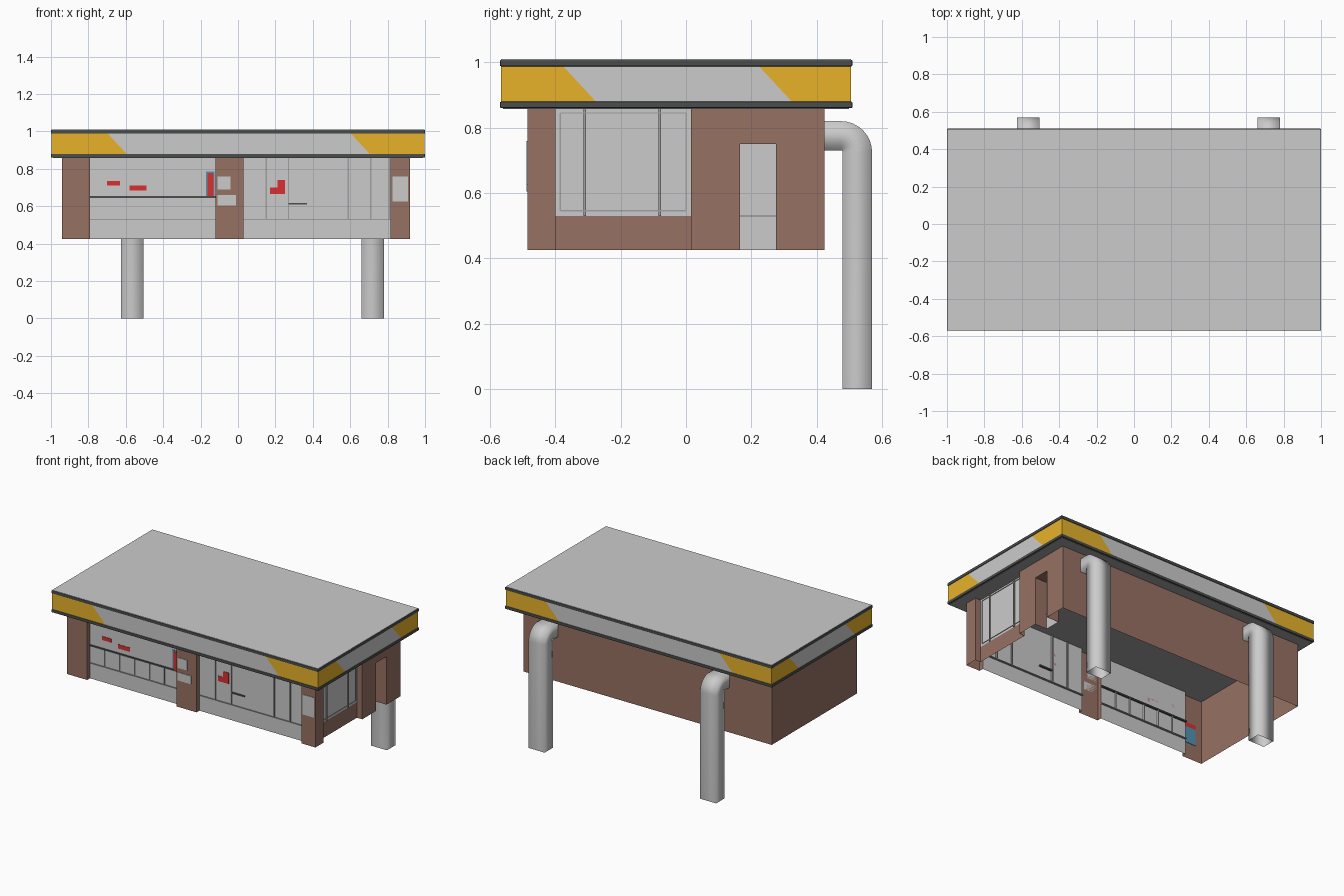
import bpy, bmesh
from math import cos, sin, pi

if "Cube" in bpy.data.objects:
    bpy.data.objects.remove(bpy.data.objects["Cube"])


def mat(name, rgb):
    m = bpy.data.materials.new(name)
    m.diffuse_color = (*rgb, 1)
    m.use_nodes = True
    m.node_tree.nodes["Principled BSDF"].inputs["Base Color"].default_value = m.diffuse_color
    return m


BROWN = mat("brown", (0.31, 0.166, 0.126))
YELLOW = mat("yellow", (0.80, 0.45, 0.023))
DARK = mat("dark", (0.07, 0.075, 0.075))
RED = mat("red", (0.70, 0.03, 0.03))
BLUE = mat("blue", (0.08, 0.30, 0.45))
FRAME = mat("frame_grey", (0.35, 0.35, 0.35))


def finish(name, bm, mats=()):
    me = bpy.data.meshes.new(name)
    bm.to_mesh(me)
    bm.free()
    ob = bpy.data.objects.new(name, me)
    bpy.context.collection.objects.link(ob)
    for m in mats:
        if m:
            me.materials.append(m)
    return ob


def box(name, x0, x1, y0, y1, z0, z1, m=None):
    bm = bmesh.new()
    bmesh.ops.create_cube(bm, size=1)
    for v in bm.verts:
        v.co = ((x0 + x1) / 2 + v.co.x * (x1 - x0),
                (y0 + y1) / 2 + v.co.y * (y1 - y0),
                (z0 + z1) / 2 + v.co.z * (z1 - z0))
    return finish(name, bm, [m])


def wall(name, path, z0, z1, m=None):
    """Thin sheet following a plan path (counter-clockwise = facing out)."""
    bm = bmesh.new()
    low = [bm.verts.new((x, y, z0)) for x, y in path]
    top = [bm.verts.new((x, y, z1)) for x, y in path]
    for i in range(len(path) - 1):
        bm.faces.new((low[i], low[i + 1], top[i + 1], top[i]))
    return finish(name, bm, [m])


# Roof slab, dark edge trims, top deck
Y0, Y1, B, T = -0.57, 0.51, 0.425, 0.86
box("roof_core", -0.99, 0.99, Y0 + 0.01, Y1 - 0.01, T + 0.002, 1.0)
for name, z0, z1 in (("lower_trim", T, 0.88), ("upper_trim", 0.988, 1.008)):
    trim = box(name, -1, 1, Y0, Y1, z0, z1, DARK)
    bev = trim.modifiers.new("bevel", "BEVEL")
    bev.width, bev.segments = 0.004, 2
box("roof_deck", -0.996, 0.996, Y0 + 0.004, Y1 - 0.004, 1.0, 1.01)
box("roof_soffit", -0.99, 0.99, Y0 + 0.01, Y1 - 0.01, T - 0.002, T + 0.004, FRAME)


# Fascia: each side yellow / grey / yellow with slanted joints
def fascia(name, p, q, a, b):
    bm = bmesh.new()
    length = ((q[0] - p[0]) ** 2 + (q[1] - p[1]) ** 2) ** 0.5

    def pair(lo, hi):
        return [bm.verts.new((p[0] + (q[0] - p[0]) * d / length,
                              p[1] + (q[1] - p[1]) * d / length, z))
                for d, z in ((lo, 0.88), (hi, 0.988))]
    cols = [pair(0, 0), pair(a + 0.1, a), pair(b + 0.1, b), pair(length, length)]
    for i in range(3):
        (l0, t0), (l1, t1) = cols[i], cols[i + 1]
        f = bm.faces.new((l0, l1, t1, t0))
        f.material_index = i % 2
    ob = finish(name, bm, [YELLOW])
    ob.data.materials.append(None)


c = [(-0.996, Y0 + 0.004), (0.996, Y0 + 0.004), (0.996, Y1 - 0.004), (-0.996, Y1 - 0.004)]
for i, side in enumerate(("front", "right", "back", "left")):
    a, b = ((0.30, 1.60), (0.19, 0.79))[i % 2]
    fascia(side + "_fascia", c[i], c[(i + 1) % 4], a, b)

# Brown walls and pillars (hollow, open underneath)
F, G, R = -0.485, -0.455, 0.88   # pillar front, front glazing, side glazing
wall("main_walls", [(0.83, 0.275), (0.92, 0.275), (0.92, 0.425), (-0.94, 0.425),
                    (-0.94, F), (-0.79, F), (-0.79, G)], B, T, BROWN)
wall("door_side_wall", [(R, 0.015), (0.92, 0.015), (0.92, 0.165), (0.83, 0.165)], B, T, BROWN)
wall("centre_pillar", [(-0.12, G), (-0.12, F), (0.03, F), (0.03, G)], B, T, BROWN)
wall("corner_pillar", [(0.815, G), (0.815, F), (0.92, F), (0.92, -0.40), (R, -0.40)], B, T, BROWN)
wall("side_window_base", [(R, -0.40), (R, 0.015)], B, 0.53, BROWN)
box("door_lintel", 0.83, 0.92, 0.165, 0.275, 0.75, T, BROWN)

# Door panel, recessed
wall("door_panel", [(0.83, 0.165), (0.83, 0.275)], B, 0.75)
box("door_rail", 0.829, 0.834, 0.165, 0.275, 0.527, 0.532, FRAME)

# Glazing sheets
wall("front_left_glazing", [(-0.79, G), (-0.12, G)], B, T)
wall("front_right_glazing", [(0.03, G), (0.815, G)], B, T)
wall("side_glazing", [(R, -0.40), (R, 0.015)], 0.53, T)


# Window bars
def front_bar(name, x0, x1, z0, z1, m=FRAME):
    box(name, x0, x1, G - 0.006, G + 0.012, z0, z1, m)


front_bar("left_counter_bar", -0.79, -0.12, 0.645, 0.655, DARK)
front_bar("left_sill_bar", -0.79, -0.12, 0.527, 0.533)
front_bar("right_sill_bar", 0.03, 0.815, 0.527, 0.533)
front_bar("door_handle_bar", 0.27, 0.37, 0.608, 0.618, DARK)
for x in (0.15, 0.27, 0.59, 0.71, 0.808):
    front_bar("front_mullion", x - 0.004, x + 0.004, 0.53, T)
for i in range(1, 6):
    x = -0.79 + i * 0.67 / 6
    front_bar("left_panel_joint", x - 0.0015, x + 0.0015, 0.533, 0.645, None)
for y in (-0.31, -0.08):
    box("side_mullion", R - 0.012, R + 0.006, y - 0.004, y + 0.004, 0.53, T, FRAME)
for z in (0.546, 0.845):
    box("side_window_rail", R - 0.005, R + 0.004, -0.385, 0.0, z - 0.002, z + 0.002, FRAME)
for y in (-0.385, 0.0):
    box("side_window_stile", R - 0.005, R + 0.004, y - 0.002, y + 0.002, 0.546, 0.845, FRAME)


# Plain notices and signs on the front
def notice(name, x0, x1, z0, z1, y, m=None):
    box(name, x0, x1, y - 0.003, y, z0, z1, m)


notice("pillar_notice_upper", -0.11, -0.04, 0.69, 0.76, F)
notice("pillar_notice_lower", -0.11, -0.01, 0.605, 0.66, F)
notice("corner_notice", 0.825, 0.91, 0.625, 0.76, F)
notice("poster_border", -0.17, -0.125, 0.645, 0.785, G, BLUE)
notice("poster_face", -0.162, -0.132, 0.652, 0.777, G - 0.003, RED)
for x0, x1, z0, z1 in ((-0.70, -0.63, 0.71, 0.735), (-0.58, -0.49, 0.685, 0.712),
                       (0.17, 0.25, 0.665, 0.70), (0.21, 0.25, 0.70, 0.74)):
    notice("red_sign", x0, x1, z0, z1, G, RED)
notice("inside_poster", -0.89, -0.81, 0.53, 0.64, F + 0.006, BLUE)
notice("inside_poster_band", -0.89, -0.81, 0.64, 0.67, F + 0.006, RED)


# Square ducts on the back with a quarter-round elbow
def duct(name, x):
    bm = bmesh.new()
    section = [((0.48, 0.0), (0.57, 0.0))]
    for i in range(9):
        t = i / 8 * pi / 2
        section.append(tuple((0.475 + r * cos(t), 0.725 + r * sin(t)) for r in (0.005, 0.095)))
    section.append(((0.42, 0.73), (0.42, 0.82)))
    rings = []
    for (yi, zi), (yo, zo) in section:
        rings.append([bm.verts.new(p) for p in (
            (x - 0.06, yi, zi), (x + 0.06, yi, zi), (x + 0.06, yo, zo), (x - 0.06, yo, zo))])
    for r0, r1 in zip(rings, rings[1:]):
        for j in range(4):
            k = (j + 1) % 4
            f = bm.faces.new((r0[j], r0[k], r1[k], r1[j]))
            f.smooth = True
    finish(name, bm)


duct("left_duct", -0.565)
duct("right_duct", 0.72)
